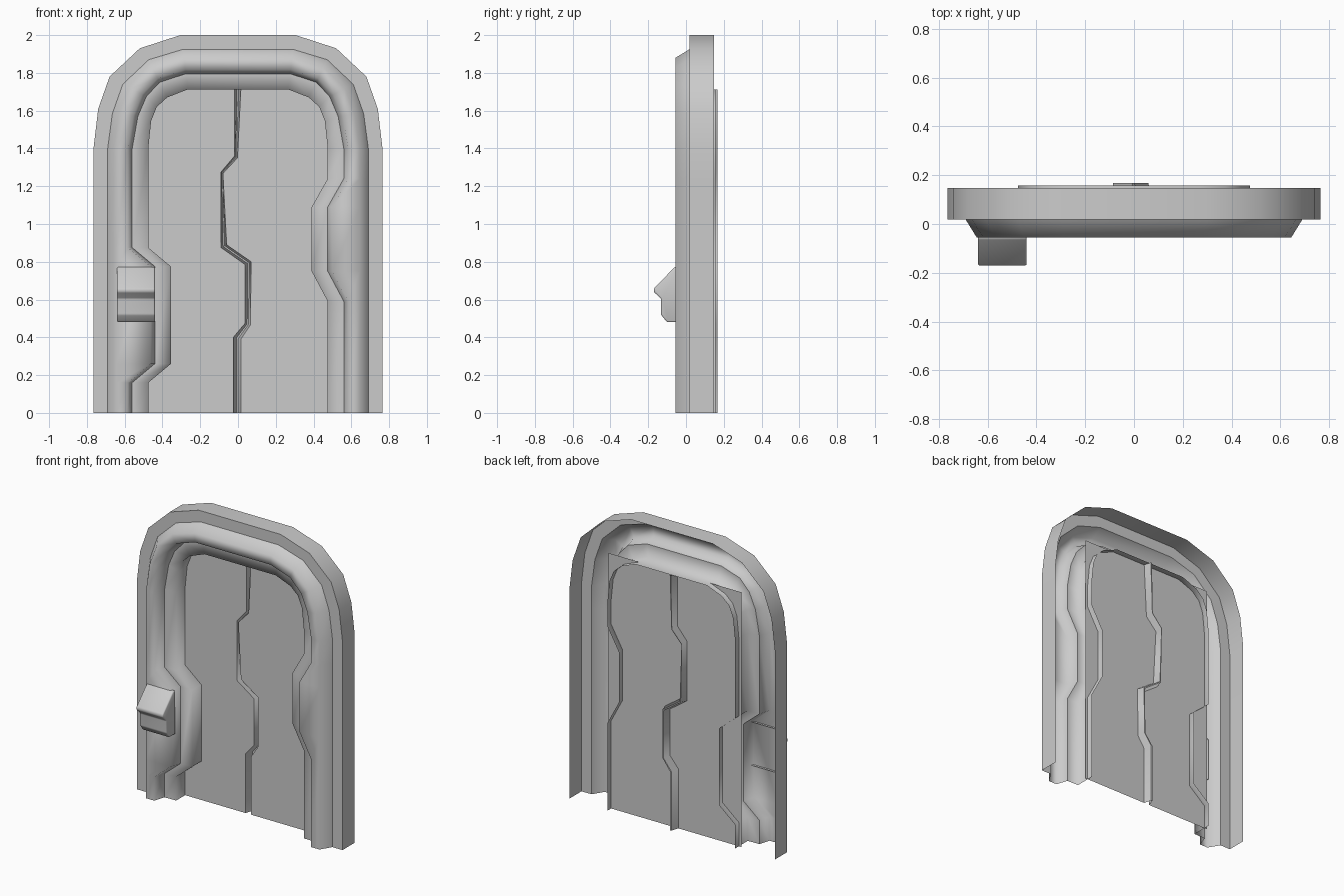
import bpy, bmesh

if "Cube" in bpy.data.objects:
    bpy.data.objects.remove(bpy.data.objects["Cube"])


def make_object(name, bm):
    mesh = bpy.data.meshes.new(name)
    bm.to_mesh(mesh)
    bm.free()
    obj = bpy.data.objects.new(name, mesh)
    bpy.context.collection.objects.link(obj)
    return obj


def sheet(name, lines, sharp=()):
    """Skin between neighbouring polylines; lines listed in sharp stay creased."""
    bm = bmesh.new()
    grid = [[bm.verts.new(p) for p in line] for line in lines]
    for a, b in zip(grid, grid[1:]):
        for i in range(len(a) - 1):
            bm.faces.new((a[i], b[i], b[i + 1], a[i + 1])).smooth = True
    for k in sharp:
        for v, w in zip(grid[k], grid[k][1:]):
            bm.edges.get((v, w)).smooth = False
    return make_object(name, bm)


def lerp(a, b, t):
    return [tuple(p + (q - p) * t for p, q in zip(u, v)) for u, v in zip(a, b)]


# Half arches, from the springing point up to the flat top: (x, z)
outer = [(.765, 1.4), (.74, 1.61), (.68, 1.78), (.52, 1.93), (.305, 2.0)]
rim = [(.69, 1.4), (.665, 1.585), (.61, 1.74), (.472, 1.87), (.29, 1.925)]
inner = [(.56, 1.4), (.53, 1.57), (.485, 1.675), (.415, 1.75), (.277, 1.795)]
opening = [(.475, 1.4), (.46, 1.545), (.43, 1.62), (.375, 1.67), (.265, 1.713)]

# Inward jogs of the jambs: (z, offset)
left_jog = [(0, 0), (.16, 0), (.26, .12), (.775, .12), (.875, 0)]
right_jog = [(0, 0), (.59, 0), (.75, .085), (1.09, .085), (1.24, 0)]


def arch(half, y, jog):
    x = half[0][0]
    left = [(-x + d * jog, y, z) for z, d in left_jog]
    left += [(-px, y, z) for px, z in half]
    right = [(x - d * jog, y, z) for z, d in right_jog]
    right += [(px, y, z) for px, z in half]
    return left + right[::-1]


# Door frame: open shell with outer rim, raised ridge, inner step and reveal
sheet("door_frame", [
    arch(outer, .148, 0),
    arch(outer, .018, 0),
    arch(rim, .018, 0),
    arch(lerp(rim, inner, .35), -.056, 0),
    arch(lerp(rim, inner, .82), -.056, 1),
    arch(inner, .02, 1),
    arch(opening, .022, 1),
    arch(opening, .157, 1)], sharp=(1, 2, 5))

# Zigzag seam between the two door leaves: left and right edges (x, z)
seam_l = [(-.025, 0), (-.025, .40), (.038, .475), (.038, .785),
          (-.09, .875), (-.09, 1.275), (-.018, 1.36), (-.018, 1.713)]
seam_r = [(.015, 0), (.015, .39), (.065, .465), (.07, .80),
          (-.06, .89), (-.08, 1.268), (-.003, 1.35), (.015, 1.713)]
LEAF_Y, SEAM_Y = .117, .168


def column(points, y):
    return [(x, y, z) for x, z in points]


def side(x, points):
    return [(x, LEAF_Y, z) for _, z in points]


# Door leaves and the deep groove where they meet
sheet("left_door_leaf", [side(-.495, seam_l), column(seam_l, LEAF_Y)])
sheet("right_door_leaf", [column(seam_r, LEAF_Y), side(.495, seam_r)])
sheet("door_seam", [column(seam_l, LEAF_Y),
                    column(lerp(seam_l, seam_r, .4), SEAM_Y),
                    column(lerp(seam_l, seam_r, .65), SEAM_Y),
                    column(seam_r, LEAF_Y)], sharp=(1, 2))

# Control box on the left jamb: side profile (y, z) extruded in x, open at the back
profile = [(-.04, .772), (-.06, .772), (-.17, .658), (-.17, .64), (-.132, .605),
           (-.132, .52), (-.10, .48), (-.04, .48)]
bm = bmesh.new()
a = [bm.verts.new((-.64, y, z)) for y, z in profile]
b = [bm.verts.new((-.44, y, z)) for y, z in profile]
bm.faces.new(a)
bm.faces.new(b[::-1])
for i in range(len(profile) - 1):
    bm.faces.new((a[i + 1], b[i + 1], b[i], a[i]))
bmesh.ops.recalc_face_normals(bm, faces=bm.faces)
edges = [e for e in bm.edges if not e.is_boundary]
bmesh.ops.bevel(bm, geom=edges, offset=.007, segments=2, profile=.5, affect='EDGES')
box = make_object("control_box", bm)
bpy.context.view_layer.objects.active = box
box.select_set(True)
bpy.ops.object.shade_smooth_by_angle(angle=.9)
